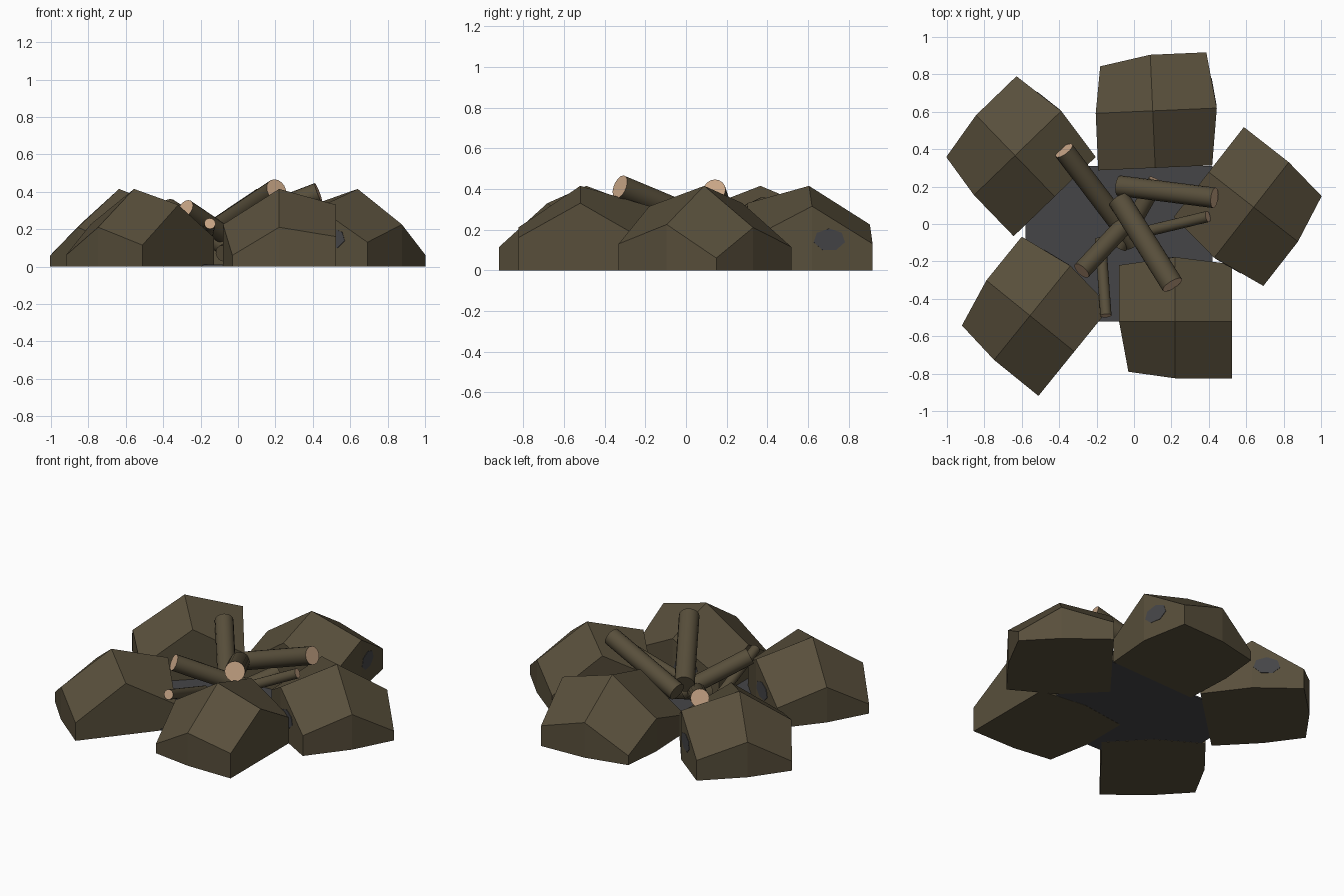
import bpy, bmesh, math
from mathutils import Vector, Matrix

if "Cube" in bpy.data.objects:
    bpy.data.objects.remove(bpy.data.objects["Cube"])


def material(name, rgb):
    m = bpy.data.materials.new(name)
    m.diffuse_color = (*rgb, 1)
    m.use_nodes = True
    m.node_tree.nodes["Principled BSDF"].inputs["Base Color"].default_value = m.diffuse_color
    return m


BROWN = material("earth brown", (0.098, 0.078, 0.044))
TAN = material("cut wood tan", (0.58, 0.38, 0.24))
ASH = material("ash grey", (0.060, 0.060, 0.064))


def add_object(name, bm, *mats):
    bmesh.ops.recalc_face_normals(bm, faces=bm.faces)
    me = bpy.data.meshes.new(name)
    bm.to_mesh(me)
    bm.free()
    for m in mats:
        me.materials.append(m)
    ob = bpy.data.objects.new(name, me)
    bpy.context.collection.objects.link(ob)
    return ob


# One chunky rock: a peak, a ring of eight rim points and walls to the ground
def rock(name, centre, turn, corner_z=0.115):
    rim = [(-0.25, -0.27, 0.06), (0, -0.305, 0.21), (0.305, -0.305, corner_z),
           (0.305, 0, 0.33), (0.305, 0.305, 0.155), (0, 0.343, 0.315),
           (-0.30, 0.30, 0.13), (-0.30, 0, 0.225)]
    bm = bmesh.new()
    peak = bm.verts.new((0, 0, 0.415))
    top = [bm.verts.new(p) for p in rim]
    low = [bm.verts.new((x, y, 0)) for x, y, z in rim]
    for i in range(8):
        j = (i + 1) % 8
        bm.faces.new((top[i], top[j], low[j], low[i]))
        if i % 2:
            bm.faces.new((peak, top[i], top[j], top[(i + 2) % 8]))
    bm.faces.new(low)
    # grey ash smudge, a thin plate on the long wall
    place = (Matrix.Translation((-0.085, 0.329, 0.15)) @ Matrix.Rotation(math.radians(7.6), 4, 'Z')
             @ Matrix.Diagonal((0.08, 1, 0.055, 1)) @ Matrix.Rotation(math.pi / 2, 4, 'X'))
    r = bmesh.ops.create_cone(bm, cap_ends=True, segments=7, radius1=1, radius2=1,
                              depth=0.008, matrix=place)
    for f in {f for v in r["verts"] for f in v.link_faces}:
        f.material_index = 1
    ob = add_object(name, bm, BROWN, ASH)
    ob.location = (*centre, 0)
    ob.rotation_euler.z = math.radians(turn)


# A round log between two points with pale cut ends
def log(name, low, high, radius):
    a, b = Vector(low), Vector(high)
    d = b - a
    m = Matrix.Translation((a + b) / 2) @ d.to_track_quat('Z', 'Y').to_matrix().to_4x4()
    bm = bmesh.new()
    bmesh.ops.create_cone(bm, cap_ends=True, segments=16, radius1=radius, radius2=radius,
                          depth=d.length, matrix=m)
    for f in bm.faces:
        f.smooth = len(f.verts) == 4
        # only the raised end shows bare wood
        f.material_index = int(len(f.verts) > 4 and (f.calc_center_median() - b).length < 0.01)
    for e in bm.edges:
        e.smooth = all(f.smooth for f in e.link_faces)
    add_object(name, bm, BROWN, TAN)


# Ring of rocks
rock("front_rock", (0.22, -0.52), 0, 0.16)
rock("right_rock", (0.64, 0.09), 142)
rock("back_rock", (0.10, 0.605), -87.5)
rock("back_left_rock", (-0.636, 0.366), -46)
rock("front_left_rock", (-0.556, -0.49), -39)

# Stacked logs
log("back_left_log", (0.0, -0.10, 0.07), (-0.374, 0.393, 0.31), 0.055)
log("front_log", (-0.08, 0.13, 0.22), (0.205, -0.325, 0.41), 0.06)
log("front_left_log", (0.0, 0.05, 0.12), (-0.28, -0.25, 0.31), 0.05)
log("right_log", (-0.08, 0.205, 0.20), (0.43, 0.14, 0.395), 0.055)
log("thin_right_log", (-0.02, -0.06, 0.12), (0.395, 0.04, 0.31), 0.03)
log("thin_front_log", (-0.18, -0.08, 0.09), (-0.15, -0.49, 0.23), 0.03)
log("under_log", (-0.08, -0.12, 0.07), (0.12, 0.23, 0.17), 0.045)

# Ash bed
bm = bmesh.new()
bmesh.ops.create_cube(bm, size=1, matrix=Matrix.Translation((-0.08, -0.105, 0.006))
                      @ Matrix.Diagonal((1.0, 0.83, 0.01, 1)))
add_object("ash_bed", bm, ASH)
